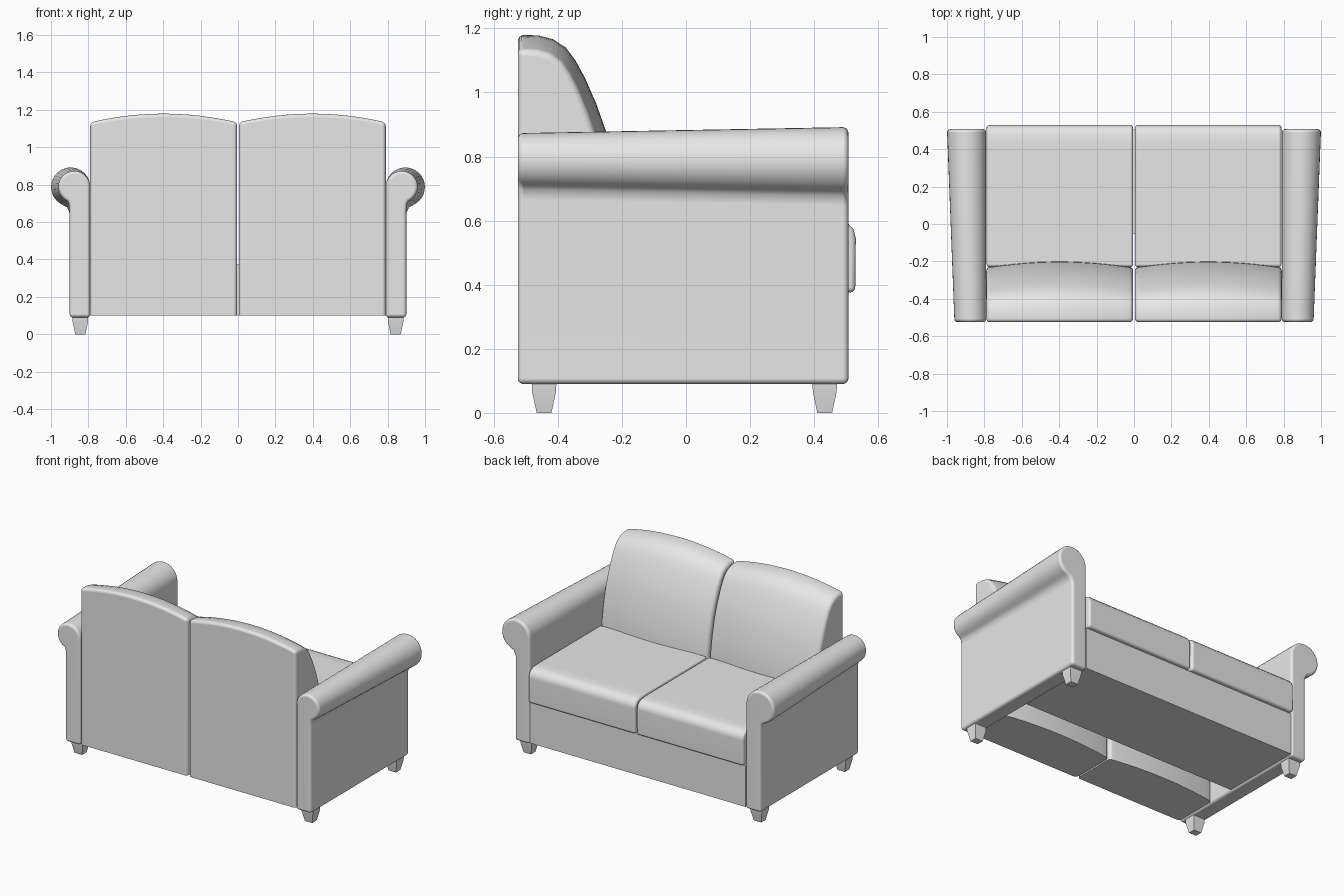
import bpy
import bmesh
import math

cube = bpy.data.objects.get("Cube")
if cube:
    bpy.data.objects.remove(cube, do_unlink=True)

grey = bpy.data.materials.new("light_grey")
grey.use_nodes = True
GREY = (0.8, 0.8, 0.8, 1)
grey.diffuse_color = GREY
grey.node_tree.nodes["Principled BSDF"].inputs["Base Color"].default_value = GREY


def loft(name, rings, bevel=0.0, floor=-1.0):
    """Skin closed rings, cap the ends, round the sharp edges above floor."""
    bm = bmesh.new()
    loops = [[bm.verts.new(p) for p in ring] for ring in rings]
    n = len(loops[0])
    for a, b in zip(loops, loops[1:]):
        for i in range(n):
            j = (i + 1) % n
            bm.faces.new((a[i], a[j], b[j], b[i]))
    bm.faces.new(loops[0])
    bm.faces.new(loops[-1])
    bmesh.ops.recalc_face_normals(bm, faces=bm.faces)
    if bevel:
        sharp = [e for e in bm.edges if e.calc_face_angle(0) > 0.7
                 and max(v.co.z for v in e.verts) > floor]
        bmesh.ops.bevel(bm, geom=sharp, offset=bevel, segments=4, profile=0.5,
                        affect='EDGES', clamp_overlap=True)
    mesh = bpy.data.meshes.new(name)
    bm.to_mesh(mesh)
    bm.free()
    mesh.materials.append(grey)
    obj = bpy.data.objects.new(name, mesh)
    bpy.context.collection.objects.link(obj)
    bpy.ops.object.select_all(action='DESELECT')
    obj.select_set(True)
    bpy.context.view_layer.objects.active = obj
    bpy.ops.object.shade_smooth_by_angle(angle=math.radians(35))
    weighted = obj.modifiers.new("weighted_normals", 'WEIGHTED_NORMAL')
    weighted.keep_sharp = True
    return obj


def arm_ring(s, y, cx, cz, r):
    """Upright panel with a rolled top."""
    angles = [math.radians(180 - 245 * i / 22) for i in range(23)]
    pts = [(0.79, 0.09)]
    pts += [(cx + r * math.cos(a), cz + r * math.sin(a)) for a in angles]
    ex, ez = pts[-1]
    pts += [(0.9 + (ex - 0.9) * 0.35, ez - 0.014), (0.9, ez - 0.045), (0.9, 0.09)]
    return [(s * x, y, z) for x, z in pts]


def box_ring(x, y, z, hx, hy):
    return [(x + a * hx, y + b * hy, z) for a, b in ((-1, -1), (1, -1), (1, 1), (-1, 1))]


# Side outlines (y, z) of the cushions
BACK = [(-0.525, 0.1), (-0.525, 1.18), (-0.46, 1.178), (-0.415, 1.166),
        (-0.375, 1.14), (-0.345, 1.1), (-0.315, 1.045), (-0.28, 0.965),
        (-0.25, 0.88), (-0.222, 0.76), (-0.204, 0.65), (-0.198, 0.55), (-0.198, 0.1)]
SEAT = [(-0.23, 0.376), (0.528, 0.376), (0.53, 0.545), (0.523, 0.572),
        (0.505, 0.592), (0.475, 0.602), (0.42, 0.606), (-0.23, 0.606)]


def back_ring(s, t):
    """Outline shrinks toward both sides, giving an arched top and bulged front."""
    k = t * t
    x = s * (0.3975 + 0.3925 * t)
    return [(x, -0.525 + (y + 0.525) * (1 - 0.1 * k), 0.1 + (z - 0.1) * (1 - 0.043 * k))
            for y, z in BACK]


for s, side in ((1, "left"), (-1, "right")):
    # Back and seat cushions
    loft(f"back_cushion_{side}", [back_ring(s, i / 8 - 1) for i in range(17)], 0.02, 0.11)
    loft(f"seat_cushion_{side}",
         [[(s * x, y, z) for y, z in SEAT] for x in (0.005, 0.788)], 0.016)
    # Rolled arm, growing toward the seat front
    loft(f"arm_{side}", [arm_ring(s, -0.525, 0.875, 0.788, 0.085),
                         arm_ring(s, 0.507, 0.895, 0.787, 0.105)], 0.018)
    # Tapered feet
    for y, end in ((-0.443, "rear"), (0.433, "fore")):
        loft(f"foot_{end}_{side}",
             [box_ring(s * 0.843, y, z, h + 0.004, h)
              for z, h in ((0, 0.023), (0.065, 0.037), (0.1, 0.039))])

# Base under the seat
loft("seat_base", [box_ring(0, 0.227, z, 0.789, 0.277) for z in (0.1, 0.374)])
